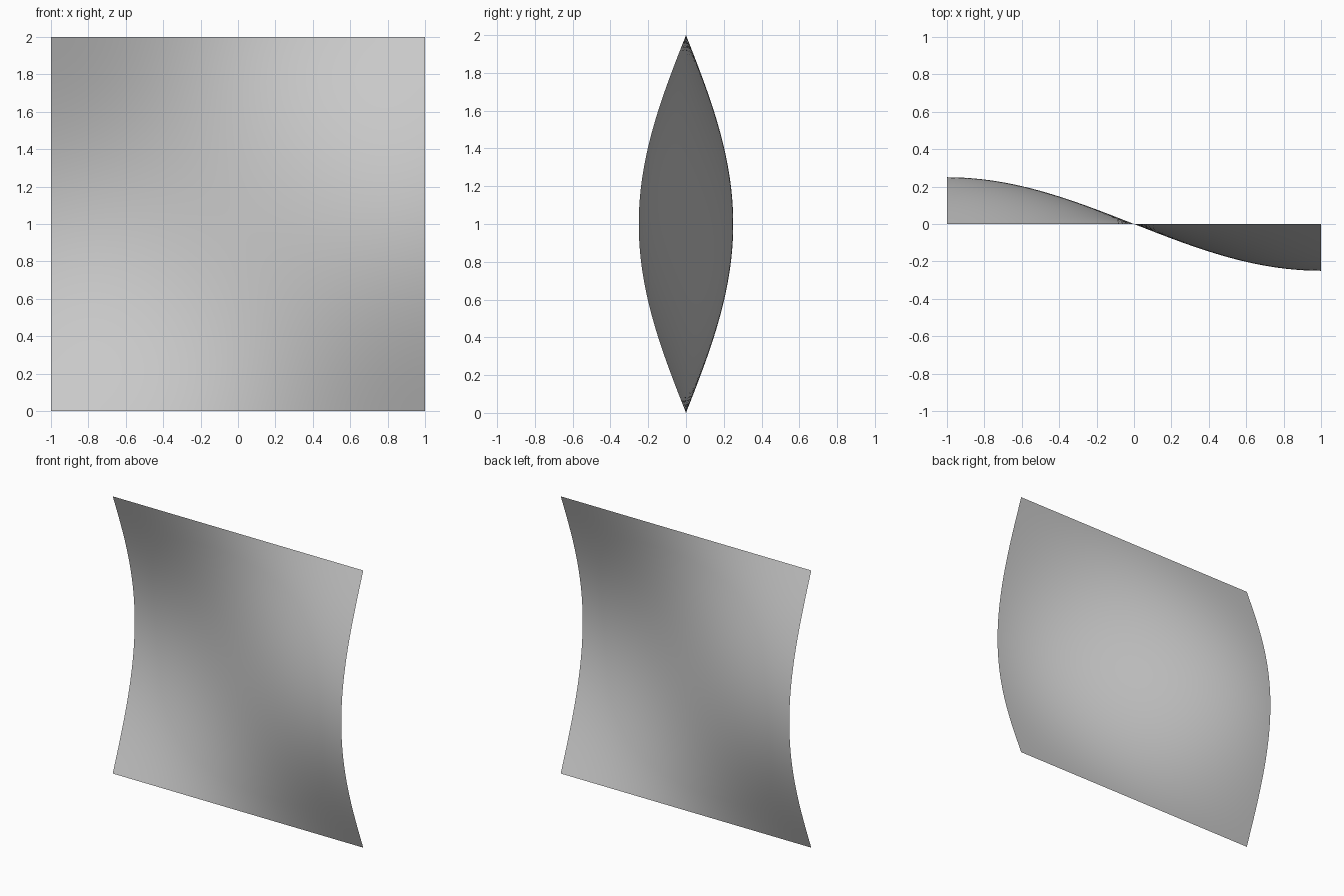
import bpy
import bmesh
from math import sin, pi, radians
from mathutils import Matrix

if "Cube" in bpy.data.objects:
    bpy.data.objects.remove(bpy.data.objects["Cube"])

SEGMENTS = 80
DEPTH = 0.25

# Flat square sheet, stood upright facing the front with its base on z = 0
bm = bmesh.new()
bmesh.ops.create_grid(
    bm, x_segments=SEGMENTS, y_segments=SEGMENTS, size=1.0,
    matrix=Matrix.Translation((0, 0, 1)) @ Matrix.Rotation(radians(90), 4, 'X'))

# Sine wave across the width, fading to straight top and bottom edges
for v in bm.verts:
    v.co.y = -DEPTH * sin(pi / 2 * v.co.x) * sin(pi / 2 * v.co.z)

for f in bm.faces:
    f.smooth = True

mesh = bpy.data.meshes.new("wavy_panel")
bm.to_mesh(mesh)
bm.free()
panel = bpy.data.objects.new("wavy_panel", mesh)
bpy.context.collection.objects.link(panel)
